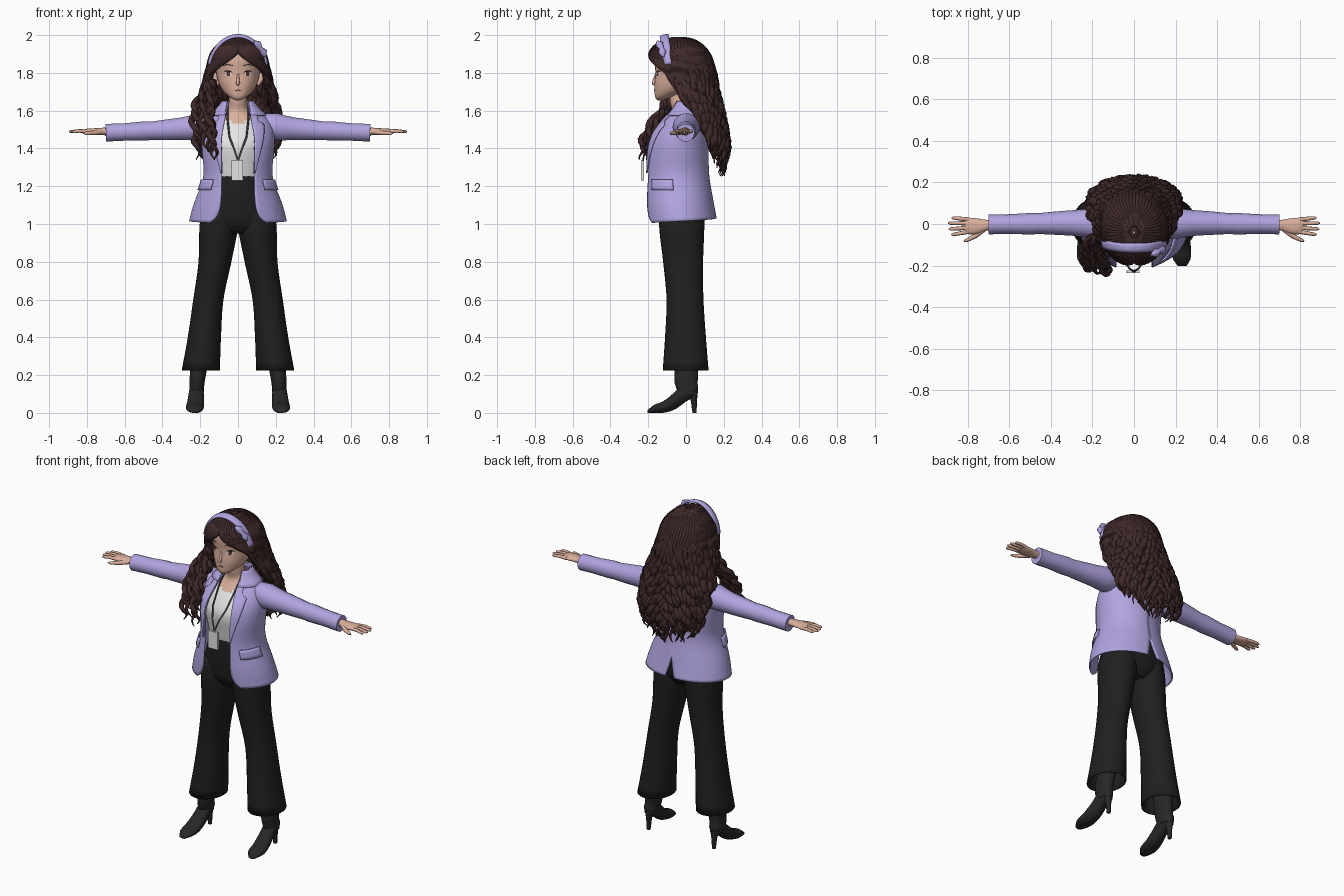
import bpy, bmesh, math, random
from mathutils import Vector

random.seed(4)
PI = math.pi
if "Cube" in bpy.data.objects:
    bpy.data.objects.remove(bpy.data.objects["Cube"])


def material(name, r, g, b):
    m = bpy.data.materials.new(name)
    m.use_nodes = True
    m.diffuse_color = (r, g, b, 1)
    node = m.node_tree.nodes["Principled BSDF"]
    node.inputs["Base Color"].default_value = (r, g, b, 1)
    node.inputs["Roughness"].default_value = 0.8
    return m


LAVENDER = material("lavender cloth", .44, .37, .74)
HAIR = material("dark brown hair", .05, .022, .022)
SKIN = material("skin", .70, .43, .33)
WHITE = material("white cloth", .78, .78, .78)
BLACK = material("black trousers", .014, .014, .014)
LEATHER = material("black leather", .02, .02, .02)
GREY = material("lanyard grey", .07, .07, .08)
IRIS = material("red brown eye", .12, .03, .025)


def row_at(rows, s):
    """Smoothly interpolate rows of (position, values...)."""
    s = min(max(s, rows[0][0]), rows[-1][0])
    i = 0
    while i < len(rows) - 2 and s > rows[i + 1][0]:
        i += 1

    def slope(k, c):
        a, b = rows[max(k - 1, 0)], rows[min(k + 1, len(rows) - 1)]
        return (b[c] - a[c]) / (b[0] - a[0])
    h = rows[i + 1][0] - rows[i][0]
    u = (s - rows[i][0]) / h
    k = u * u * (3 - 2 * u)
    return [rows[i][c] * (1 - k) + rows[i + 1][c] * k
            + h * u * (1 - u) * ((1 - u) * slope(i, c) - u * slope(i + 1, c))
            for c in range(1, len(rows[0]))]


def surf(rows, s, t, off=0):
    """Point on a body of oval sections: centre x, half width, front y, back y."""
    cx, rx, front, back = row_at(rows, s)
    return Vector((cx + (rx + off) * math.sin(t),
                   (front + back) / 2 - ((back - front) / 2 + off) * math.cos(t), s))


def span(a, b, n):
    return [a + (b - a) * i / (n - 1) for i in range(n)]


def finish(ob, mat, angle=50):
    if mat:
        ob.data.materials.append(mat)
    bpy.ops.object.select_all(action='DESELECT')
    bpy.context.view_layer.objects.active = ob
    ob.select_set(True)
    if ob.type == 'CURVE':
        bpy.ops.object.convert(target='MESH')
        ob = bpy.context.object
    bpy.ops.object.shade_smooth_by_angle(angle=math.radians(angle))
    return ob


def sheet(name, mat, rows, zs, t0=lambda z: 0, t1=lambda z: 2 * PI, n=32, off=0,
          cap=False, mirror=False, solid=0, warp=lambda p, t: p):
    bm = bmesh.new()
    grid = [[bm.verts.new(warp(surf(rows, z, t, off), t)) for t in span(t0(z), t1(z), n)] for z in zs]
    for a, b in zip(grid, grid[1:]):
        for i in range(n - 1):
            bm.faces.new((a[i], a[i + 1], b[i + 1], b[i]))
    bmesh.ops.remove_doubles(bm, verts=bm.verts, dist=1e-5)
    if cap:
        bmesh.ops.holes_fill(bm, edges=[e for e in bm.edges if e.is_boundary])
    bmesh.ops.recalc_face_normals(bm, faces=bm.faces)
    me = bpy.data.meshes.new(name)
    bm.to_mesh(me)
    bm.free()
    ob = bpy.data.objects.new(name, me)
    bpy.context.collection.objects.link(ob)
    if solid:
        mod = ob.modifiers.new("thickness", 'SOLIDIFY')
        mod.thickness = solid
        mod.offset = 0
    if mirror:
        ob.modifiers.new("mirror", 'MIRROR').merge_threshold = 0.0005
    return finish(ob, mat)


def tubes(name, mat, paths, res=2, mirror=False, angle=60):
    """Round tubes along lists of (x, y, z, radius)."""
    cu = bpy.data.curves.new(name, 'CURVE')
    cu.dimensions = '3D'
    cu.bevel_depth = 1
    cu.bevel_resolution = res
    cu.use_fill_caps = True
    for path in paths:
        sp = cu.splines.new('POLY')
        sp.points.add(len(path) - 1)
        for p, (x, y, z, r) in zip(sp.points, path):
            p.co, p.radius = (x, y, z, 1), r
    ob = bpy.data.objects.new(name, cu)
    bpy.context.collection.objects.link(ob)
    ob = finish(ob, mat, angle)
    if mirror:
        ob.modifiers.new("mirror", 'MIRROR').use_mirror_merge = False
    return ob


# Trousers: hips and two flared legs
HIPS = [(.95, 0, .12, -.1, .06), (1.0, 0, .2, -.14, .095), (1.1, 0, .185, -.155, .11),
        (1.2, 0, .155, -.16, .1), (1.27, 0, .145, -.155, .085)]
sheet("trouser_hips", BLACK, HIPS, span(.95, 1.26, 14), cap=True)
LEG = [(.225, .197, .098, -.12, .117), (.4, .178, .085, -.108, .103), (.6, .157, .077, -.1, .09),
       (.8, .122, .084, -.118, .088), (1.0, .1, .1, -.14, .095), (1.1, .09, .09, -.13, .09)]
sheet("trouser_legs", BLACK, LEG, span(.225, 1.1, 18), mirror=True, solid=.006)

# Heeled boots: shaft, foot lofted from toe to heel, and heel
SHAFT = [(.1, .22, .038, -.04, .062), (.16, .217, .04, -.06, .062), (.3, .2, .05, -.06, .07)]
sheet("boot_shafts", LEATHER, SHAFT, span(.1, .3, 8), cap=True, mirror=True)
FOOT = [(-.203, .232, .02, .0, .015), (-.17, .23, .042, .0, .042), (-.12, .228, .047, .0, .062),
        (-.06, .223, .044, .018, .11), (0, .22, .038, .06, .17), (.04, .22, .035, .085, .17),
        (.064, .22, .015, .11, .15)]
sheet("boot_feet", LEATHER, FOOT, span(-.203, .064, 18), cap=True, mirror=True,
      warp=lambda p, t: Vector((p.x, p.z, max(p.y, 0))))
tubes("boot_heels", LEATHER, [[(.22, .035, .13, .03), (.22, .042, .06, .016), (.22, .045, 0, .011)]],
      mirror=True)

# Shirt and bare neckline share one body, split by a V-shaped rule
CHEST = [(1.2, 0, .14, -.145, .08), (1.3, 0, .15, -.165, .08), (1.42, 0, .165, -.18, .085),
         (1.5, 0, .155, -.14, .08), (1.56, 0, .11, -.095, .06), (1.6, 0, .06, -.075, .045),
         (1.65, 0, .048, -.085, .03), (1.72, 0, .046, -.08, .03)]
chest = sheet("shirt_and_neck", WHITE, CHEST, span(1.2, 1.72, 40), n=48)
chest.data.materials.append(SKIN)
for f in chest.data.polygons:
    f.material_index = int(f.center.z > 1.525 + .4 * abs(f.center.x))

# Jacket body with open front, rounded fronts and a back vent
COAT = [(1.0, 0, .255, -.212, .16), (1.1, 0, .232, -.217, .145), (1.25, 0, .18, -.217, .12),
        (1.4, 0, .188, -.207, .115), (1.48, 0, .188, -.18, .115), (1.55, 0, .165, -.125, .1),
        (1.6, 0, .11, -.08, .078), (1.645, 0, .07, -.055, .058)]
OPENING = [(1.0, .15), (1.03, .115), (1.1, .092), (1.3, .085), (1.45, .087), (1.55, .07), (1.645, .05)]


def edge(z):
    return math.asin(min(1, row_at(OPENING, z)[0] / row_at(COAT, z)[1]))


def hem(p, t):
    return Vector((p.x, p.y, p.z + max(0, 1.1 - p.z) * .3 * t / PI))


sheet("jacket_body", LAVENDER, COAT, span(1.0, 1.645, 34), edge,
      lambda z: PI - max(0, 1.15 - z) * .8, mirror=True, solid=.008, warp=hem)
LAPEL = [(1.27, .0), (1.4, .035), (1.5, .062), (1.53, .066), (1.545, .035), (1.6, .04)]
sheet("jacket_lapels", LAVENDER, COAT, span(1.27, 1.6, 24), lambda z: edge(z) - .03,
      lambda z: edge(z) + row_at(LAPEL, z)[0] / row_at(COAT, z)[1], n=6, off=.011, mirror=True, solid=.006)
sheet("jacket_collar", LAVENDER, COAT, span(1.575, 1.65, 6), edge, lambda z: PI, n=16,
      off=.012, mirror=True, solid=.008)
sheet("pocket_flaps", LAVENDER, COAT, span(1.18, 1.235, 4), lambda z: .75, lambda z: 1.45, n=10,
      off=.011, mirror=True, solid=.008)

# Sleeves and hands
tubes("jacket_sleeves", LAVENDER, [[(.1, 0, 1.525, .05), (.15, 0, 1.522, .066), (.2, .002, 1.515, .073),
      (.25, .004, 1.508, .067), (.3, .005, 1.504, .061), (.38, .004, 1.498, .056), (.46, .002, 1.493, .05),
      (.5, .001, 1.492, .052), (.6, 0, 1.487, .047), (.7, -.002, 1.483, .048)]], res=5, mirror=True, angle=40)
PALM = [(.66, 0, .022, -.025, .022), (.71, 0, .02, -.03, .022), (.75, 0, .017, -.045, .028),
        (.79, 0, .016, -.048, .032), (.815, 0, .01, -.044, .028)]
sheet("palms", SKIN, PALM, span(.66, .815, 10), n=17, cap=True, mirror=True,
      warp=lambda p, t: Vector((p.z, p.y - .002, 1.49 + p.x)))
fingers = [[(.79, y, 1.49, .0105), (.84, y * 1.25, 1.493, .0095), (.84 + reach, y * 1.4, 1.489, .008),
            (.85 + reach, y * 1.42, 1.488, .003)]
           for y, reach in ((-.036, .03), (-.017, .043), (.003, .045), (.021, .03))]
fingers.append([(.725, -.025, 1.487, .014), (.765, -.058, 1.482, .012), (.805, -.078, 1.48, .009),
                (.82, -.083, 1.48, .003)])
tubes("fingers", SKIN, fingers, mirror=True)

# Head, nose, ears and facial details
HEAD = [(1.655, 0, .012, -.15, -.125), (1.67, 0, .042, -.163, -.08), (1.7, 0, .076, -.166, .0),
        (1.74, 0, .1, -.167, .06), (1.8, 0, .115, -.162, .1), (1.88, 0, .118, -.165, .1),
        (1.94, 0, .085, -.13, .06), (1.97, 0, .03, -.07, .0)]
sheet("head", SKIN, HEAD, span(1.655, 1.97, 30), cap=True)
tubes("nose", SKIN, [[(0, -.158, 1.80, .004), (0, -.168, 1.76, .009), (0, -.172, 1.742, .01),
                      (0, -.162, 1.735, .004)]])
tubes("ears", SKIN, [[(.106, -.035, 1.735, .008), (.12, -.03, 1.765, .016), (.122, -.025, 1.8, .012)]],
      mirror=True)


def face_line(t0, z0, t1, z1, r):
    out = []
    for u in span(0, 1, 5):
        p = surf(HEAD, z0 + (z1 - z0) * u + .006 * math.sin(PI * u), t0 + (t1 - t0) * u)
        out.append((*p, r * (.35 + math.sin(PI * u))))
    return out


sheet("eye_whites", WHITE, HEAD, span(1.787, 1.805, 3), lambda z: .3, lambda z: .62, n=6, off=.001, mirror=True)
sheet("irises", IRIS, HEAD, span(1.784, 1.808, 3), lambda z: .38, lambda z: .54, n=6, off=.002, mirror=True)
tubes("eyelashes_and_brows", HAIR, [face_line(.26, 1.803, .68, 1.806, .0025),
                                    face_line(.22, 1.838, .72, 1.838, .002)], mirror=True)
tubes("mouth", IRIS, [face_line(-.22, 1.703, .22, 1.703, .0018)])

# Hair: under-shell following the hairline, then wavy strands
MANE = [(1.25, 0, .16, .06, .19), (1.4, 0, .205, .03, .212), (1.5, 0, .207, .0, .2),
        (1.6, 0, .205, -.06, .18), (1.7, 0, .182, -.14, .16), (1.8, 0, .158, -.185, .147),
        (1.9, 0, .134, -.185, .115), (1.95, 0, .095, -.15, .075), (1.98, 0, .04, -.095, .02),
        (1.986, 0, .008, -.05, -.03)]
HAIRLINE = [(1.25, 1.9), (1.5, 1.5), (1.6, 1.4), (1.7, 1.25), (1.8, 1.1), (1.84, .8), (1.88, .38),
            (1.92, .05), (2, 0)]


def hairline(z):
    return row_at(HAIRLINE, z)[0]


sheet("hair_shell", HAIR, MANE, span(1.36, 1.986, 36), hairline, lambda z: PI, off=-.004, mirror=True)
strands = []
for side in (1, -1):
    for k in range(27):
        s = k / 26
        phase, freq = random.uniform(0, 6), random.uniform(50, 66)
        low = 1.37 - .09 * math.sin(PI / 2 * s) + random.uniform(-.03, .05)
        path = []
        for u in span(0, 1, 44):
            z = 1.984 + (low - 1.984) * u ** 1.15
            wave = .014 * min(1, max(0, (1.84 - z) / .25))
            t = hairline(z) + s * (PI - hairline(z)) + wave * math.sin(freq * z + phase) / .2
            p = surf(MANE, z, t, wave * math.cos(freq * z + phase))
            r = (.008 + .011 * min(1, u * 5)) * min(1, .12 + (1 - u) * 5)
            path.append((p.x * side, p.y, p.z, r))
        strands.append(path)
tubes("hair_strands", HAIR, strands, res=1)

# Curled locks falling over the right shoulder
LOCK = [(1.35, -.165, -.225), (1.42, -.175, -.225), (1.5, -.185, -.195), (1.58, -.195, -.14),
        (1.66, -.175, -.09), (1.76, -.14, -.07)]
locks = []
for k in range(11):
    dx, dy, phase = random.uniform(-.045, .05), random.uniform(-.018, .018), random.uniform(0, 6)
    path = []
    for u in span(0, 1, 32):
        z = 1.76 - (.36 + .04 * (k % 3 - .5)) * u
        x, y = row_at(LOCK, z)
        path.append((x + dx * min(1, u * 3) + .013 * math.sin(60 * z + phase),
                     y + dy + .013 * math.cos(60 * z + phase), z, .015 * min(1, .15 + (1 - u) * 4)))
    locks.append(path)
tubes("shoulder_locks", HAIR, locks, res=1)

# Headband ribbon with a knot on the left
BAND = [(-.022, 0, .152, 1.61, 1.99), (0, 0, .158, 1.605, 2.0), (.022, 0, .158, 1.605, 2.0)]
sheet("headband", LAVENDER, BAND, span(-.022, .022, 4), lambda z: PI - 1.35, lambda z: PI + 1.35,
      solid=.01, warp=lambda p, t: Vector((p.x, p.z - .115 + .03 * (1 + math.cos(t)), p.y)))
tubes("headband_knot", LAVENDER, [[(.085, -.15, 1.965, .008), (.105, -.14, 1.95, .022), (.118, -.13, 1.93, .012),
      (.135, -.125, 1.91, .022), (.145, -.12, 1.885, .006)]])

# Lanyard and badge
tubes("lanyard", GREY, [[(.055, -.04, 1.62, .005), (.056, -.1, 1.56, .005), (.045, -.18, 1.46, .005),
      (.022, -.215, 1.4, .005), (0, -.228, 1.335, .005)]], res=1, mirror=True)
bpy.ops.mesh.primitive_cube_add(size=1, location=(-.004, -.23, 1.283))
badge = bpy.context.object
badge.name = "badge"
badge.scale = (.062, .014, .105)
badge.modifiers.new("soft edges", 'BEVEL').width = .003
finish(badge, WHITE, 30)
